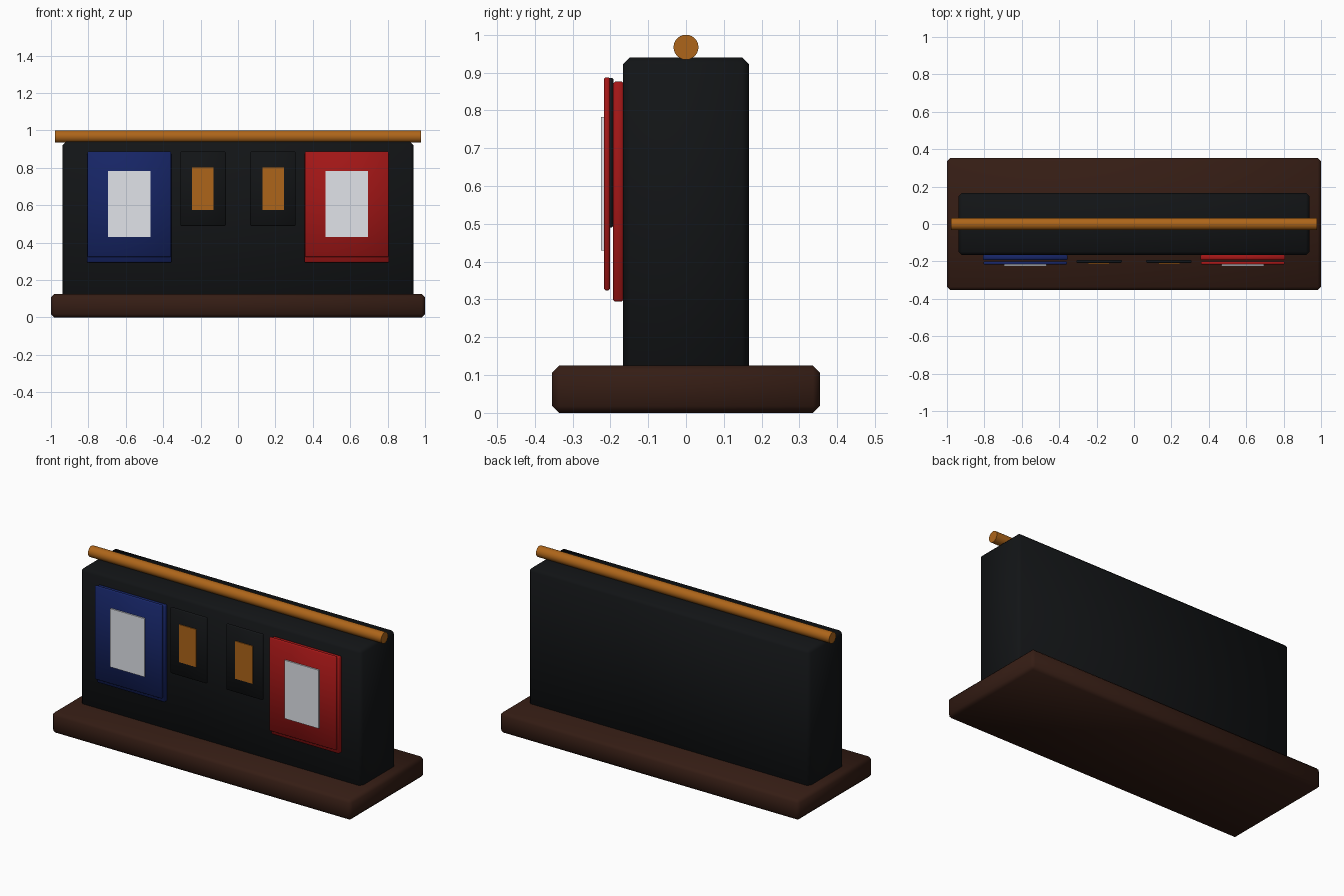
import bpy, math

if "Cube" in bpy.data.objects:
    bpy.data.objects.remove(bpy.data.objects["Cube"])


def material(name, rgb):
    m = bpy.data.materials.new(name)
    m.diffuse_color = (*rgb, 1)
    m.use_nodes = True
    m.node_tree.nodes["Principled BSDF"].inputs["Base Color"].default_value = m.diffuse_color
    return m


BROWN = material("dark_wood", (0.035, 0.012, 0.007))
BLACK = material("black", (0.006, 0.007, 0.008))
GOLD = material("gold", (0.42, 0.13, 0.01))
BLUE = material("blue", (0.008, 0.018, 0.13))
RED = material("red", (0.36, 0.008, 0.008))
WHITE = material("white", (0.75, 0.77, 0.82))


def box(name, x, y, z, mat, bevel=0.0):
    """Box from (min, max) ranges, with an optional chamfer."""
    bpy.ops.mesh.primitive_cube_add(
        size=1, location=[(r[0] + r[1]) / 2 for r in (x, y, z)])
    ob = bpy.context.object
    ob.name = name
    ob.scale = [r[1] - r[0] for r in (x, y, z)]
    bpy.ops.object.transform_apply(location=False, rotation=False, scale=True)
    ob.data.materials.append(mat)
    if bevel:
        mod = ob.modifiers.new("bevel", 'BEVEL')
        mod.width = bevel
        mod.segments = 1
        bpy.ops.object.modifier_apply(modifier=mod.name)
        bpy.ops.object.shade_smooth_by_angle(angle=math.radians(60))
    return ob


# Plinth and upright body
box("base", (-1, 1), (-0.354, 0.354), (0, 0.125), BROWN, 0.018)
box("body", (-0.938, 0.938), (-0.166, 0.166), (0.09, 0.94), BLACK, 0.018)

# Rod along the top
bpy.ops.mesh.primitive_cylinder_add(
    vertices=24, radius=0.033, depth=1.956, location=(0, 0, 0.967),
    rotation=(0, math.pi / 2, 0))
rod = bpy.context.object
rod.name = "top_rod"
rod.data.materials.append(GOLD)
bpy.ops.object.shade_smooth_by_angle(angle=math.radians(30))

# Mirrored pairs of panels on the front
for side, s, colour in (("left", -1, BLUE), ("right", 1, RED)):
    def span(a, b):
        return tuple(sorted((s * a, s * b)))

    # Large double panel with white plate
    box(side + "_back_panel", span(0.355, 0.808), (-0.193, -0.165),
        (0.294, 0.876), colour, 0.005)
    box(side + "_front_panel", span(0.358, 0.805), (-0.217, -0.201),
        (0.324, 0.887), colour, 0.004)
    box(side + "_white_plate", span(0.467, 0.695), (-0.225, -0.216),
        (0.43, 0.782), WHITE)
    # Small black panel with gold plate
    box(side + "_small_panel", span(0.065, 0.308), (-0.208, -0.192),
        (0.49, 0.886), BLACK, 0.004)
    box(side + "_gold_plate", span(0.13, 0.245), (-0.213, -0.207),
        (0.575, 0.802), GOLD)
